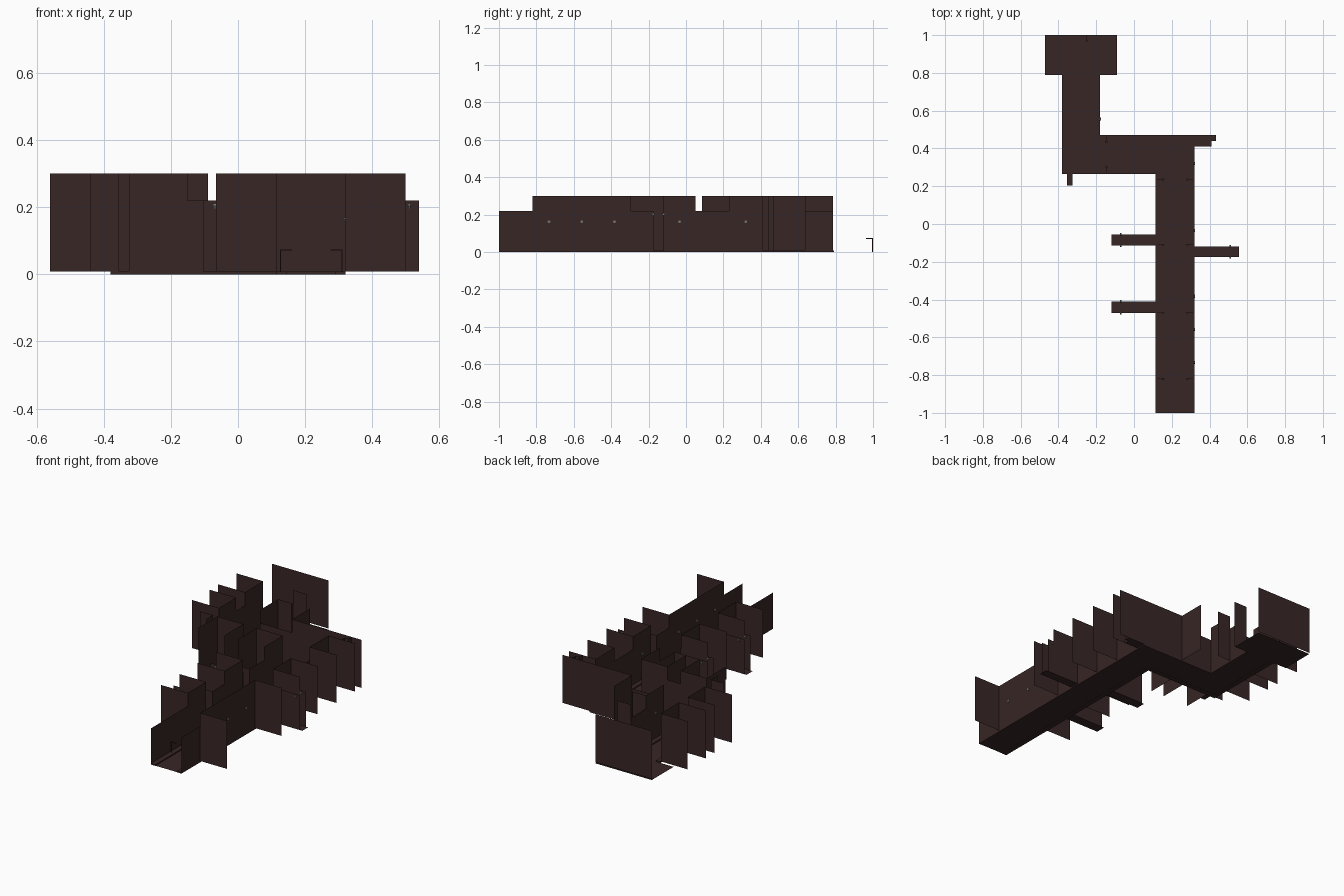
import bpy, bmesh, math
from mathutils import Matrix, Vector

if "Cube" in bpy.data.objects:
    bpy.data.objects.remove(bpy.data.objects["Cube"])

def material(name, rgb):
    m = bpy.data.materials.new(name)
    m.diffuse_color = (*rgb, 1)
    m.use_nodes = True
    m.node_tree.nodes["Principled BSDF"].inputs["Base Color"].default_value = m.diffuse_color
    return m

BROWN = material("dark_brown", (0.040, 0.019, 0.019))
GREY = material("fitting_grey", (0.16, 0.17, 0.16))
TALL, LOW, BASE = 0.30, 0.22, 0.008

def finish(name, bm, mat):
    me = bpy.data.meshes.new(name)
    bm.to_mesh(me)
    bm.free()
    me.materials.append(mat)
    ob = bpy.data.objects.new(name, me)
    bpy.context.collection.objects.link(ob)
    return ob

def add_box(bm, x0, x1, y0, y1, z0, z1):
    mat = Matrix.Translation(((x0+x1)/2, (y0+y1)/2, (z0+z1)/2)) @ Matrix.Diagonal((x1-x0, y1-y0, z1-z0, 1))
    bmesh.ops.create_cube(bm, size=1, matrix=mat)

def box(name, *dims):
    bm = bmesh.new()
    add_box(bm, *dims)
    return finish(name, bm, BROWN)

def sheet(name, x0, x1, y0, y1, z):
    bm = bmesh.new()
    bm.faces.new([bm.verts.new(p) for p in ((x0, y0, z), (x1, y0, z), (x1, y1, z), (x0, y1, z))])
    return finish(name, bm, BROWN)

def wall(name, a, b, h):
    # upright single-sheet wall between two plan points
    bm = bmesh.new()
    bm.faces.new([bm.verts.new(p) for p in ((*a, BASE), (*b, BASE), (*b, h), (*a, h))])
    return finish(name, bm, BROWN)

# Road surfaces
sheet("main_road", 0.115, 0.32, -1, 0.47, 0.001)
sheet("cross_road", -0.38, 0.115, 0.265, 0.47, 0.001)
sheet("west_road", -0.38, -0.18, 0.47, 0.79, 0.001)
sheet("end_plaza", -0.47, -0.09, 0.79, 1, 0.001)

# Raised pavements along the road edges
P = 0.03
for i, r in enumerate([(0.115, 0.115+P, -1, 0.265), (0.32-P, 0.32, -1, 0.47),
                       (-0.38, 0.115, 0.265, 0.265+P), (-0.18, 0.29, 0.47-P, 0.47),
                       (-0.38, -0.38+P, 0.295, 0.79), (-0.18-P, -0.18, 0.47, 0.79)]):
    box(f"pavement_{i}", *r, 0, BASE)

# Alley floors
for i, r in enumerate([(-0.12, 0.115, -0.47, -0.41), (-0.12, 0.115, -0.113, -0.055),
                       (0.32, 0.555, -0.175, -0.12), (0.32, 0.41, 0.41, 0.47),
                       (0.41, 0.435, 0.44, 0.47), (-0.355, -0.325, 0.205, 0.265)]):
    sheet(f"alley_floor_{i}", *r, BASE)

# Street fronts running along y: x, start, end, height
for i, (x, y0, y1, h) in enumerate([
        (0.32, -1, -0.82, LOW), (0.32, -0.82, -0.295, TALL), (0.32, -0.295, -0.175, LOW),
        (0.32, -0.12, 0.05, TALL), (0.32, 0.05, 0.23, LOW), (0.32, 0.23, 0.41, TALL),
        (0.115, -1, -0.645, LOW), (0.115, -0.645, -0.47, TALL), (0.115, -0.41, -0.295, LOW),
        (0.115, -0.295, -0.12, TALL), (0.115, -0.055, 0.085, LOW), (0.115, 0.085, 0.265, TALL),
        (-0.18, 0.47, 0.64, TALL), (-0.18, 0.64, 0.785, LOW),
        (-0.38, 0.265, 0.36, LOW), (-0.38, 0.36, 0.525, TALL), (-0.38, 0.525, 0.61, LOW),
        (-0.38, 0.61, 0.785, TALL)]):
    wall(f"street_front_{i}", (x, y0), (x, y1), h)

# Street fronts running along x: y, start, end, height
for i, (y, x0, x1, h) in enumerate([
        (0.47, 0.035, 0.5, TALL), (0.47, -0.18, 0.035, LOW), (1.0, -0.47, -0.09, TALL),
        (0.265, -0.06, 0.115, TALL), (0.265, -0.15, -0.06, LOW), (0.265, -0.325, -0.15, TALL),
        (0.265, -0.44, -0.355, TALL)]):
    wall(f"cross_front_{i}", (x0, y), (x1, y), h)

# Party walls standing behind the fronts
D = 0.18
for y in (-0.82, -0.295, -0.12, 0.05, 0.23, 0.41):
    wall("east_party_wall", (0.32, y), (0.32+D, y), TALL)
for y in (-0.645, -0.47, -0.295, -0.12):
    wall("west_party_wall", (0.115-D, y), (0.115, y), TALL)
for y in (0.36, 0.525, 0.61, 0.785):
    wall("far_west_party_wall", (-0.38-D, y), (-0.38, y), TALL)
for y in (0.64, 0.785):
    wall("far_east_party_wall", (-0.18, y), (-0.18+D*0.5, y), TALL)
wall("north_party_wall", (0.035, 0.47), (0.035, 0.64), TALL)
for x in (-0.325, -0.15, -0.06):
    wall("south_party_wall", (x, 0.085), (x, 0.265), TALL)

# Low walls lining the alleys
for y in (-0.47, -0.41, -0.113, -0.055):
    wall("west_alley_wall", (-0.105, y), (0.115, y), LOW)
for y in (-0.175, -0.12):
    wall("east_alley_wall", (0.32, y), (0.54, y), LOW)
wall("niche_wall_left", (-0.355, 0.205), (-0.355, 0.265), TALL)
wall("niche_wall_right", (-0.325, 0.205), (-0.325, 0.265), TALL)
wall("corner_niche_end", (0.41, 0.41), (0.41, 0.44), TALL)
wall("corner_niche_side", (0.41, 0.44), (0.435, 0.44), TALL)
wall("corner_niche_back", (0.435, 0.44), (0.435, 0.47), TALL)

# Street lamps: post with an arm reaching over the road
def lamp(x, y, dx, dy):
    bm = bmesh.new()
    t = 0.0015
    add_box(bm, x-t, x+t, y-t, y+t, 0, 0.073)
    ex, ey = x+dx*0.033, y+dy*0.033
    add_box(bm, min(x, ex)-t, max(x, ex)+t, min(y, ey)-t, max(y, ey)+t, 0.071, 0.074)
    hx, hy = x+dx*0.027, y+dy*0.027
    add_box(bm, hx-0.005, hx+0.005, hy-0.005, hy+0.005, 0.069, 0.072)
    finish("street_lamp", bm, BROWN)

for y in (-0.82, -0.47, -0.11, 0.235):
    lamp(0.126, y, 1, 0)
    lamp(0.31, y, -1, 0)
lamp(-0.145, 0.462, 0, -1)
lamp(-0.145, 0.274, 0, 1)
lamp(-0.25, 0.997, 0, -1)

# Small six-sided fittings over the doors
def fitting(x, y, z):
    bm = bmesh.new()
    bmesh.ops.create_cone(bm, cap_ends=True, segments=6, radius1=0.008, radius2=0.008, depth=0.008,
                          matrix=Matrix.Translation((x, y, z)) @ Matrix.Rotation(math.pi/2, 4, 'Y'))
    finish("wall_fitting", bm, GREY)

for y in (-0.7325, -0.5575, -0.3825, -0.035, 0.32):
    fitting(0.32, y, 0.163)
fitting(-0.18, 0.555, 0.163)
for x, ys in ((0.51, (-0.175, -0.12)), (-0.07, (-0.47, -0.41, -0.113, -0.055))):
    for y in ys:
        fitting(x, y, 0.203)
